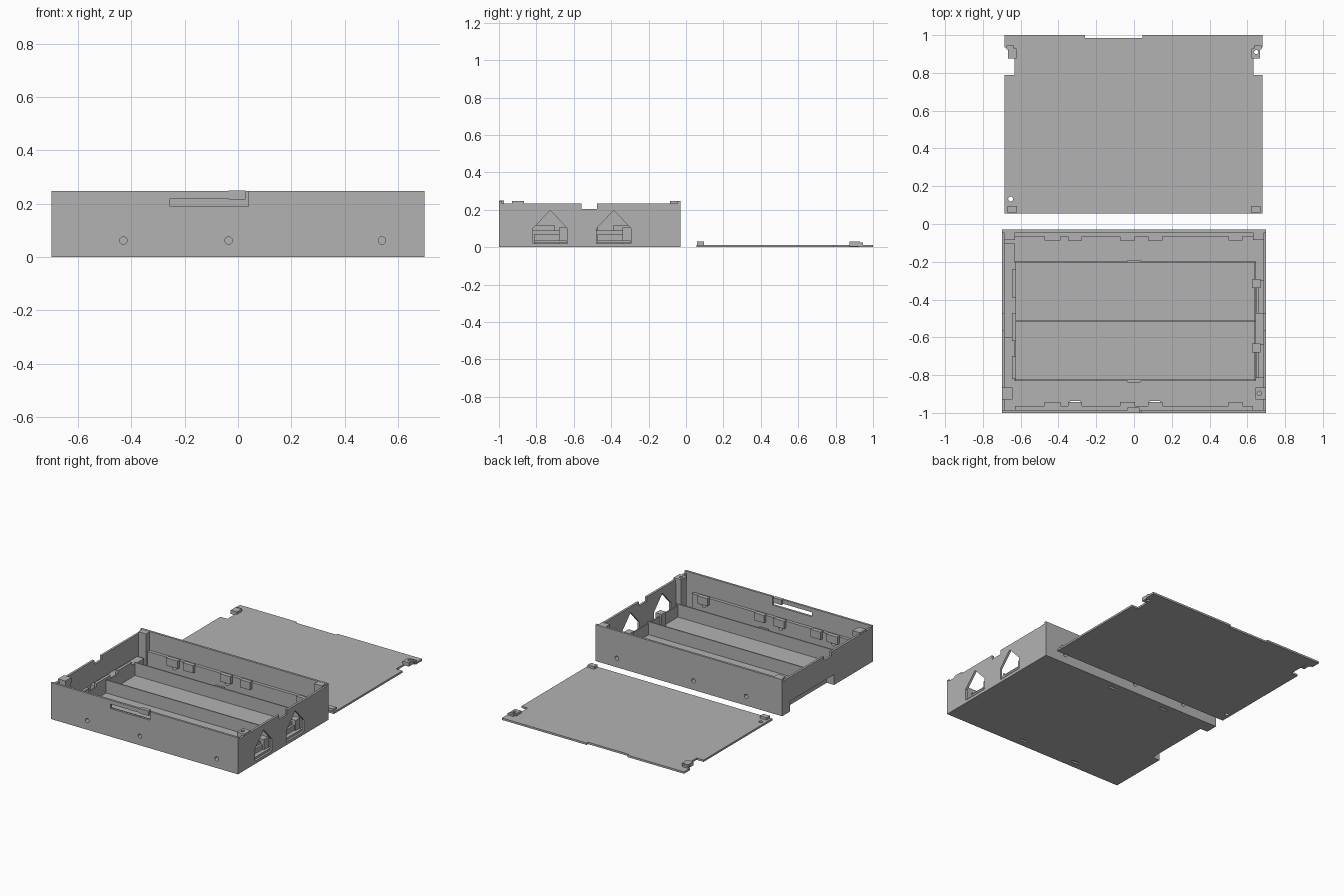
import bpy, bmesh, math
from mathutils import Matrix

if "Cube" in bpy.data.objects:
    bpy.data.objects.remove(bpy.data.objects["Cube"])

grey = bpy.data.materials.new("plastic_grey")
grey.diffuse_color = (0.45, 0.45, 0.45, 1)
grey.use_nodes = True
grey.node_tree.nodes["Principled BSDF"].inputs["Base Color"].default_value = grey.diffuse_color


def mesh_object(name, bm):
    bmesh.ops.recalc_face_normals(bm, faces=bm.faces)
    me = bpy.data.meshes.new(name)
    bm.to_mesh(me)
    bm.free()
    me.materials.append(grey)
    ob = bpy.data.objects.new(name, me)
    bpy.context.collection.objects.link(ob)
    return ob


def box(name, x0, x1, y0, y1, z0, z1):
    bm = bmesh.new()
    m = Matrix.Translation(((x0 + x1) / 2, (y0 + y1) / 2, (z0 + z1) / 2))
    m = m @ Matrix.Diagonal((x1 - x0, y1 - y0, z1 - z0, 1))
    bmesh.ops.create_cube(bm, size=1, matrix=m)
    return mesh_object(name, bm)


def rod(name, x, y, z, r, length, axis="Z"):
    bm = bmesh.new()
    rot = Matrix.Rotation(math.pi / 2, 4, "X") if axis == "Y" else Matrix()
    bmesh.ops.create_cone(bm, cap_ends=True, segments=24, radius1=r, radius2=r,
                          depth=length, matrix=Matrix.Translation((x, y, z)) @ rot)
    return mesh_object(name, bm)


def side_prism(name, x0, x1, profile):
    bm = bmesh.new()
    face = bm.faces.new([bm.verts.new((x0, y, z)) for y, z in profile])
    ext = bmesh.ops.extrude_face_region(bm, geom=[face])["geom"]
    verts = [g for g in ext if isinstance(g, bmesh.types.BMVert)]
    bmesh.ops.translate(bm, verts=verts, vec=(x1 - x0, 0, 0))
    return mesh_object(name, bm)


def cut(target, cutter):
    mod = target.modifiers.new("cut", "BOOLEAN")
    mod.operation = "DIFFERENCE"
    mod.solver = "EXACT"
    mod.object = cutter
    bpy.context.view_layer.objects.active = target
    bpy.ops.object.modifier_apply(modifier=mod.name)
    bpy.data.objects.remove(cutter)


def cut_box(target, *dims):
    cut(target, box("cutter", *dims))


# Open case with a raised lip on the front and back walls
case = box("case_shell", -0.70, 0.70, -1.0, -0.03, 0, 0.247)
cut_box(case, -0.685, 0.685, -0.985, -0.045, 0.012, 0.4)
cut_box(case, -1, 1, -0.985, -0.045, 0.234, 0.4)
cut_box(case, -1, 1, -0.56, -0.475, 0.205, 0.4)

# Latch slot in the front wall
cut_box(case, -0.255, 0.04, -1.1, -0.97, 0.19, 0.22)
cut_box(case, 0.03, 0.04, -1.1, -0.97, 0.20, 0.4)
box("latch_tab", -0.035, 0.029, -0.998, -0.972, 0.215, 0.249)

# Gabled windows in the right wall, each with a plate and a clip behind it
for y in (-0.726, -0.386):
    house = [(y - 0.092, 0.02), (y + 0.092, 0.02), (y + 0.092, 0.1),
             (y, 0.197), (y - 0.092, 0.1)]
    cut(case, side_prism("cutter", 0.66, 0.75, house))
    box("window_plate", 0.645, 0.66, y - 0.088, y + 0.088, 0.011, 0.07)
    box("window_sill", 0.655, 0.688, y - 0.088, y + 0.088, 0.022, 0.036)
    box("window_clip", 0.626, 0.67, y + 0.046, y + 0.094, 0.011, 0.105)

# Screw holes through front and back walls
holes = (-0.43, -0.035, 0.54)
for x in holes:
    cut(case, rod("cutter", x, -1.0, 0.062, 0.014, 0.1, "Y"))
    cut(case, rod("cutter", x, -0.03, 0.062, 0.014, 0.08, "Y"))

# Small floor openings below the clips
for x in (-0.31, 0.11):
    for y in (-0.078, -0.947):
        cut_box(case, x - 0.028, x + 0.028, y - 0.009, y + 0.009, -0.1, 0.05)

# Cable recess at the foot of the left wall, with its housing
cut_box(case, -0.8, -0.645, -0.585, -0.115, -0.1, 0.07)
box("recess_roof", -0.69, -0.635, -0.6, -0.1, 0.07, 0.085)
box("recess_back", -0.645, -0.633, -0.6, -0.1, 0.001, 0.0845)
for y0, y1 in ((-0.6, -0.585), (-0.115, -0.1)):
    box("recess_end", -0.69, -0.64, y0, y1, 0.001, 0.084)

# Ledges along the long walls with their clips
clips = ((-0.475, -0.39), (-0.35, -0.275), (-0.075, 0.005), (0.075, 0.15), (0.5, 0.575))
for side, yc in ((1, -0.03), (-1, -1.0)):
    def span(a, b):
        return sorted((yc - side * a, yc - side * b))
    ledge = box("wall_ledge", -0.63, 0.63, *span(0.012, 0.037), 0.009, 0.12)
    for x in holes:
        cut(ledge, rod("cutter", x, yc, 0.062, 0.014, 0.15, "Y"))
    for x0, x1 in clips:
        box("wall_clip", x0, x1, *span(0.03, 0.058), 0.075, 0.127)

# Thin inner walls forming two bays
for y in (-0.203, -0.513, -0.826):
    box("bay_wall", -0.63, 0.645, y - 0.004, y + 0.004, 0.011, 0.1)
for x in (-0.632, 0.64):
    box("bay_end_wall", x - 0.004, x + 0.004, -0.829, -0.2, 0.011, 0.09)
for y in (-0.197, -0.832):
    box("bay_tab", -0.035, 0.035, y - 0.007, y + 0.007, 0.08, 0.104)
for y0, y1 in ((-0.39, -0.24), (-0.62, -0.47), (-0.82, -0.7)):
    box("side_rib", -0.645, -0.626, y0, y1, 0.011, 0.115)

# Corner posts, the front pair capped by tabs over the side walls
for s in (-1, 1):
    box("back_post", *sorted((s * 0.63, s * 0.688)), -0.085, -0.042, 0.011, 0.246)
    post = box("front_post", *sorted((s * 0.645, s * 0.688)), -0.925, -0.87, 0.011, 0.215)
    cap = box("front_post_cap", *sorted((s * 0.643, s * 0.699)), -0.93, -0.865, 0.21, 0.246)
    if s > 0:
        for part in (post, cap):
            cut(part, rod("cutter", 0.664, -0.897, 0.22, 0.012, 0.12))

# Flat lid beside the case
lid = box("lid_plate", -0.685, 0.68, 0.055, 1.0, 0, 0.013)
cut_box(lid, -0.26, 0.045, 0.985, 1.1, -0.1, 0.1)
for s in (-1, 1):
    cut_box(lid, *sorted((s * 0.633, s * 0.8)), 0.79, 0.935, -0.1, 0.1)
cut(lid, rod("cutter", -0.653, 0.132, 0, 0.013, 0.1))

# Lid catches at its four corners
for s in (-1, 1):
    box("lid_near_catch", *sorted((s * 0.62, s * 0.67)), 0.06, 0.095, 0.005, 0.03)
    catch = box("lid_far_catch", *sorted((s * 0.622, s * 0.668)), 0.875, 0.93, 0.005, 0.03)
    box("lid_catch_link", *sorted((s * 0.635, s * 0.675)), 0.925, 0.945, 0.002, 0.025)
    if s > 0:
        cut(catch, rod("cutter", 0.647, 0.91, 0.02, 0.011, 0.1))
